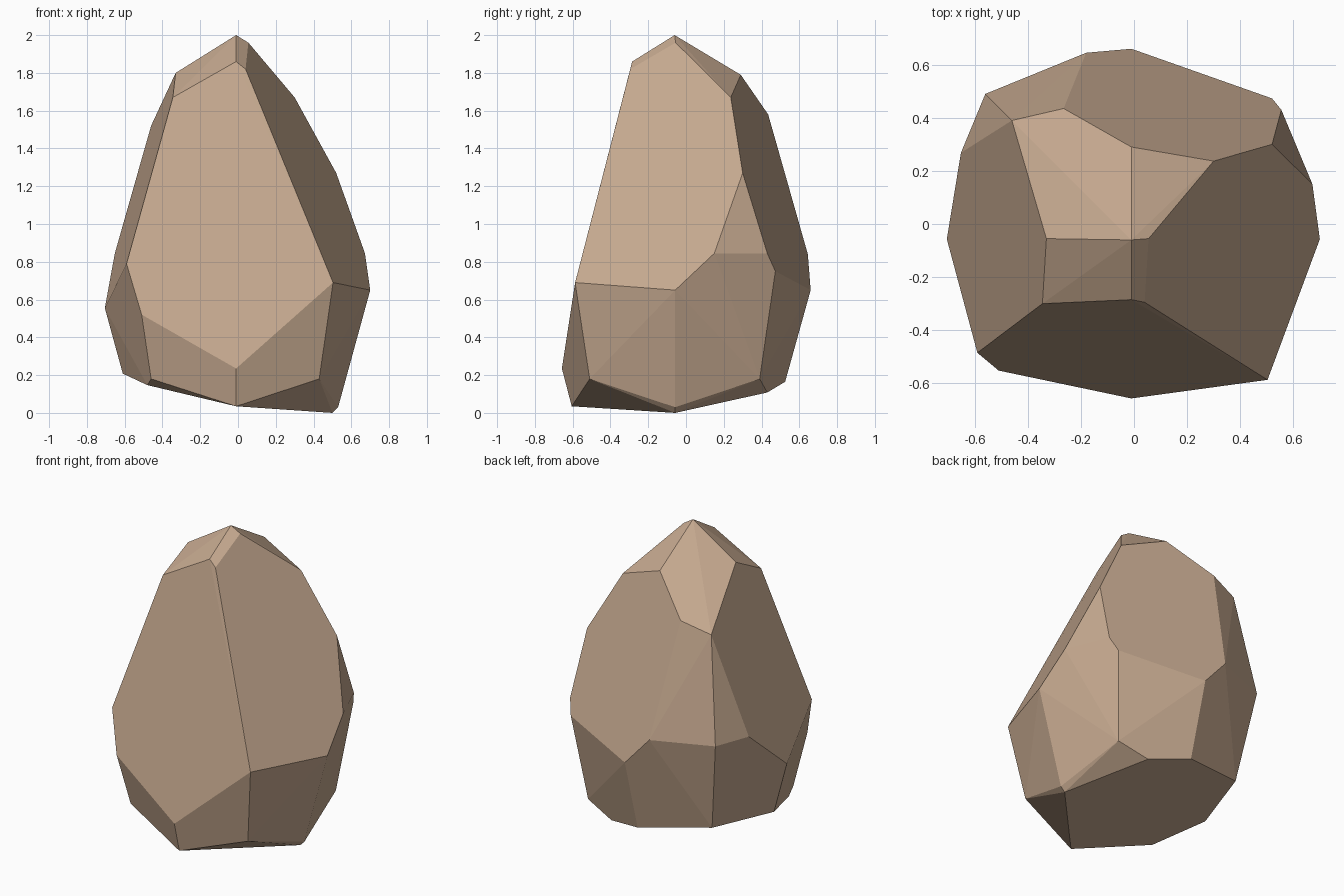
import bpy, bmesh, math

# Corner points of the chiselled boulder, grouped in rings from top to bottom
crown = [(-.01, -.06, 2.0), (.055, -.055, 1.96), (-.33, -.055, 1.80),
         (-.345, -.30, 1.67), (-.01, -.285, 1.86), (.04, -.295, 1.82)]
shoulder = [(-.46, .39, 1.52), (-.265, .435, 1.58), (-.01, .29, 1.79),
            (.30, .237, 1.67), (.52, .30, 1.27)]
belly = [(.503, -.587, .69), (.70, -.057, .65), (.672, .15, .845),
         (.555, .43, .845), (.52, .473, .75), (-.01, .66, .65),
         (-.18, .645, .84), (-.56, .49, .84), (-.652, .268, .845),
         (-.705, -.057, .555), (-.59, -.485, .79), (-.51, -.552, .52),
         (-.01, -.657, .235)]
base = [(-.01, -.605, .035), (.43, -.51, .18), (.53, -.057, .03),
        (.50, -.057, 0), (.45, .39, .18), (.25, .43, .108),
        (-.01, .525, .165), (-.47, .396, .237), (-.61, -.057, .208),
        (-.48, -.40, .147), (-.46, -.475, .18)]

# Wrap the rings in a hull and merge triangles that share a facet
bm = bmesh.new()
for ring in (crown, shoulder, belly, base):
    for p in ring:
        bm.verts.new(p)
bmesh.ops.convex_hull(bm, input=bm.verts[:])
loose = [v for v in bm.verts if not v.link_faces]
bmesh.ops.delete(bm, geom=loose, context='VERTS')
bmesh.ops.dissolve_limit(bm, angle_limit=math.radians(3.5),
                         verts=bm.verts[:], edges=bm.edges[:])
bmesh.ops.recalc_face_normals(bm, faces=bm.faces[:])

mesh = bpy.data.meshes.new("boulder")
bm.to_mesh(mesh)
bm.free()

# One flat sandstone colour
stone = bpy.data.materials.new("sandstone tan")
stone.diffuse_color = (.56, .395, .275, 1)
mesh.materials.append(stone)
boulder = bpy.data.objects.new("boulder", mesh)
bpy.context.collection.objects.link(boulder)
